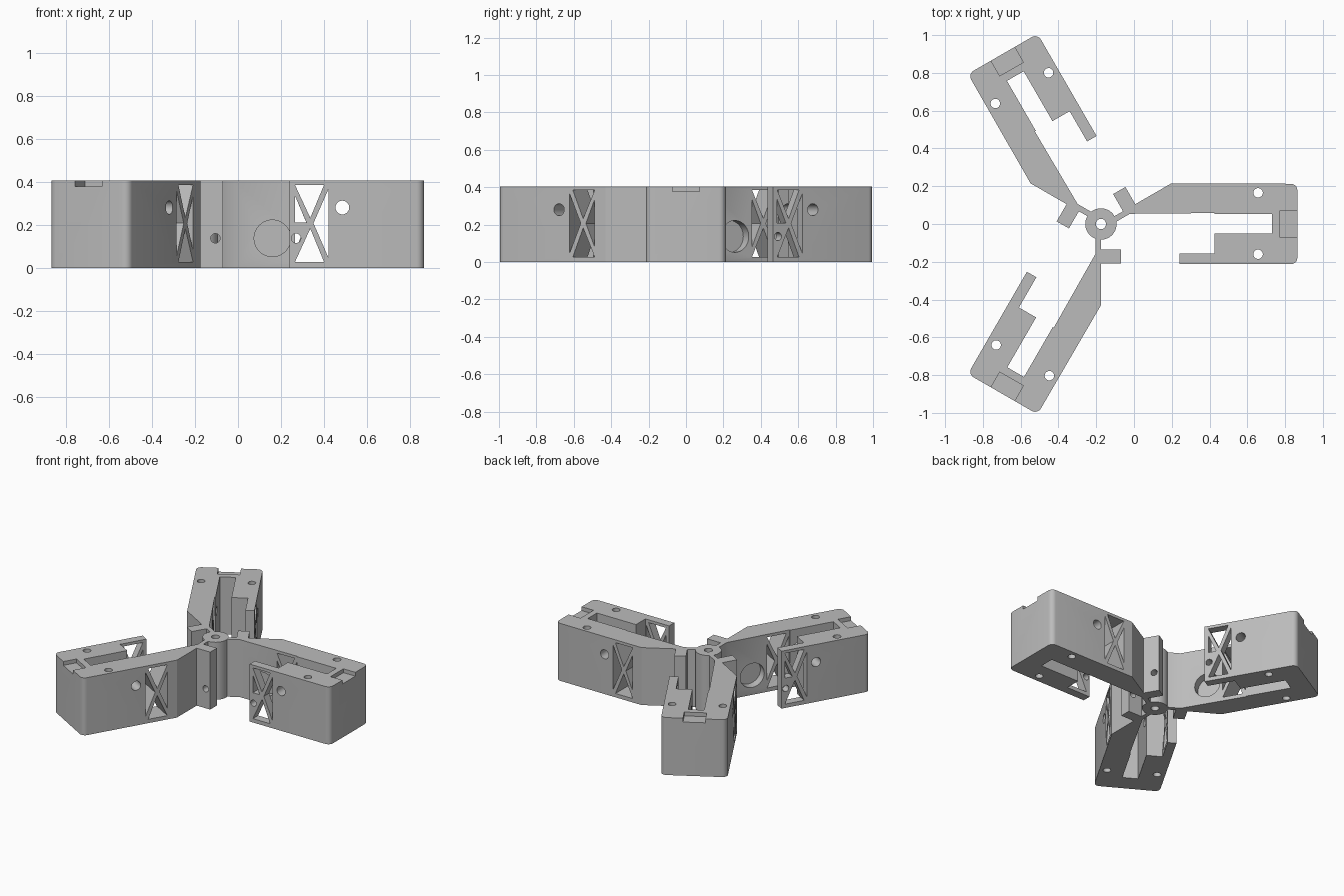
import bpy
import bmesh
from math import cos, sin, pi, radians
from mathutils import Matrix, Vector

cube = bpy.data.objects.get("Cube")
if cube:
    bpy.data.objects.remove(cube, do_unlink=True)

HUB_X = -0.175   # hub centre; arms are drawn relative to the hub
H = 0.405        # overall height

grey = bpy.data.materials.new("mid_grey")
grey.use_nodes = True
colour = (0.5, 0.5, 0.5, 1)
grey.diffuse_color = colour
grey.node_tree.nodes["Principled BSDF"].inputs["Base Color"].default_value = colour

FLAT = Matrix.Identity(4)
# Maps a profile drawn in x, z so that it extrudes along y
UPRIGHT = Matrix(((1, 0, 0, 0), (0, 0, 1, 0), (0, 1, 0, 0), (0, 0, 0, 1)))
# Maps the neck direction (straight down in plan) into the arm's frame
NECK = Matrix.Rotation(radians(120), 4, 'Z')


def circle(x, y, r, n=32):
    return [(x + r * cos(2 * pi * i / n), y + r * sin(2 * pi * i / n)) for i in range(n)]


def rounded(x, y, r, start):
    """Quarter-circle corner points around a centre."""
    return [(x + r * cos(radians(start + a)), y + r * sin(radians(start + a)))
            for a in range(0, 91, 15)]


def prism(bm, points, low, high, matrix=FLAT):
    verts = [bm.verts.new(matrix @ Vector((u, v, low))) for u, v in points]
    face = bm.faces.new(verts)
    out = bmesh.ops.extrude_face_region(bm, geom=[face])
    moved = [g for g in out["geom"] if isinstance(g, bmesh.types.BMVert)]
    step = matrix.to_3x3() @ Vector((0, 0, high - low))
    bmesh.ops.translate(bm, verts=moved, vec=step)


def to_object(bm, name):
    bmesh.ops.recalc_face_normals(bm, faces=bm.faces[:])
    mesh = bpy.data.meshes.new(name)
    bm.to_mesh(mesh)
    bm.free()
    mesh.materials.append(grey)
    obj = bpy.data.objects.new(name, mesh)
    bpy.context.collection.objects.link(obj)
    return obj


def select(obj):
    bpy.ops.object.select_all(action='DESELECT')
    obj.select_set(True)
    bpy.context.view_layer.objects.active = obj


def cut(obj, cutter):
    cutter.hide_render = True
    mod = obj.modifiers.new("cut", 'BOOLEAN')
    mod.operation = 'DIFFERENCE'
    mod.solver = 'EXACT'
    mod.object = cutter
    select(obj)
    bpy.ops.object.modifier_apply(modifier=mod.name)
    bpy.data.objects.remove(cutter, do_unlink=True)
    bpy.ops.object.shade_smooth_by_angle(angle=radians(30))


def neck(x, y):
    p = NECK @ Vector((x, y, 0))
    return p.x, p.y


# Arm outline: neck with side tab, thick wall, end block, thin front prong
end, side, r = 1.04, 0.213, 0.035
outline = [neck(-0.03, -0.06), neck(0, -0.06), neck(0, -0.135),
           neck(0.105, -0.135), neck(0.105, -0.21), neck(0, -0.21), neck(0, -0.43)]
outline += rounded(end - r, side - r, r, 0)[::-1]
outline += rounded(end - r, -side + r, r, 270)[::-1]
outline += [(0.415, -side), (0.415, -0.155), (0.6, -0.155), (0.6, -0.05),
            (0.905, -0.05), (0.905, 0.052), (0.6, 0.052), (0.6, 0.058),
            neck(-0.03, -0.16)]
bm = bmesh.new()
prism(bm, outline, 0, H)
arm = to_object(bm, "arm_1")

# Openings of the arm
bm = bmesh.new()
left, right, mid = 0.44, 0.595, 0.511
top_tri = [(left, 0.385), (0.575, 0.385), (mid, 0.232)]
bottom_tri = [(left, 0.027), (0.575, 0.027), (mid, 0.182)]
right_tri = [(right, 0.365), (right, 0.048), (0.526, 0.207)]
left_tri = [(left, 0.335), (left, 0.08), (0.494, 0.207)]
left_half = [(left, 0.335), (left, 0.21), (0.493, 0.21)]
for tri in (top_tri, bottom_tri, right_tri, left_tri):
    prism(bm, tri, 0.03, 0.25, UPRIGHT)                       # wall lattice
for tri in (top_tri, bottom_tri, right_tri, left_half):
    prism(bm, tri, -0.25, -0.13, UPRIGHT)                     # prong lattice
prism(bm, circle(0.445, 0.137, 0.022), -0.25, -0.13, UPRIGHT)  # prong screw hole
prism(bm, circle(0.66, 0.28, 0.032), -0.3, 0.3, UPRIGHT)       # cross hole
prism(bm, circle(0.335, 0.137, 0.085, 48), 0.0, 0.115, UPRIGHT)  # round pocket
prism(bm, circle(0.07, 0.137, 0.022), -0.25, -0.1, NECK @ UPRIGHT)  # tab hole
for y in (-0.16, 0.165):
    prism(bm, circle(0.832, y, 0.025), -0.1, H + 0.1)         # upright holes
prism(bm, [(0.947, -0.072), (1.1, -0.072), (1.1, 0.072), (0.947, 0.072)],
      H - 0.027, H + 0.1)                                     # end notch
cut(arm, to_object(bm, "arm_cutter"))

# Three equal arms around the hub
arm.location.x = HUB_X
for i in (1, 2):
    other = arm.copy()
    other.name = f"arm_{i + 1}"
    other.rotation_euler.z = radians(120 * i)
    bpy.context.collection.objects.link(other)

# Hub with centre bore
bm = bmesh.new()
prism(bm, circle(0, 0, 0.083, 48), 0, H)
hub = to_object(bm, "hub")
bm = bmesh.new()
prism(bm, circle(0, 0, 0.027), -0.1, H + 0.1)
cut(hub, to_object(bm, "hub_cutter"))
hub.location.x = HUB_X
